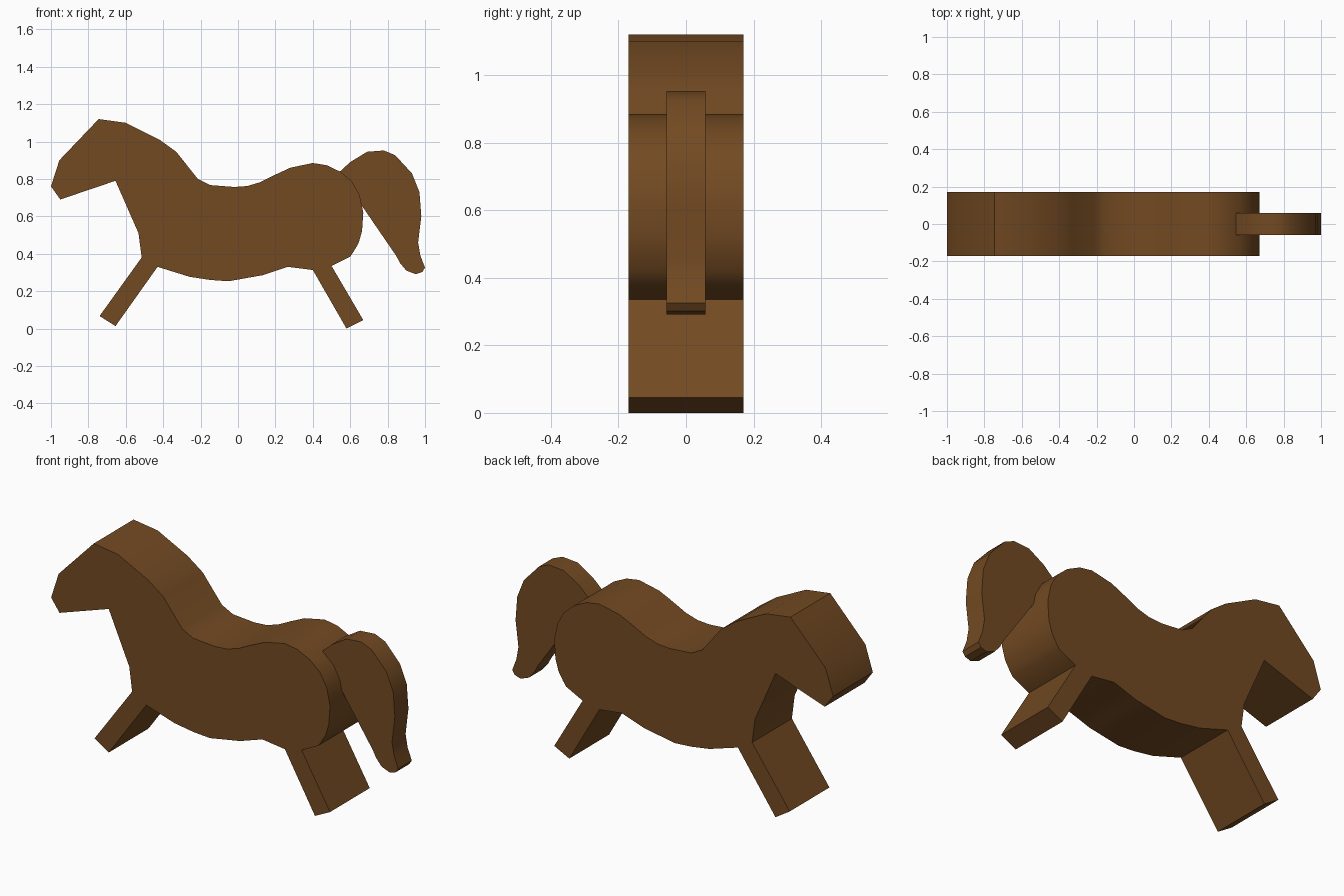
import bpy, bmesh
from math import radians

if "Cube" in bpy.data.objects:
    bpy.data.objects.remove(bpy.data.objects["Cube"])

brown = bpy.data.materials.new("brown_wood")
brown.diffuse_color = (0.17, 0.068, 0.016, 1)
brown.use_nodes = True
brown.node_tree.nodes["Principled BSDF"].inputs["Base Color"].default_value = brown.diffuse_color


def slab(name, outline, half_width):
    """Extrude an x-z outline symmetrically along y."""
    bm = bmesh.new()
    face = bm.faces.new([bm.verts.new((x, -half_width, z)) for x, z in outline])
    ext = bmesh.ops.extrude_face_region(bm, geom=[face], use_keep_orig=True)
    moved = [v for v in ext["geom"] if isinstance(v, bmesh.types.BMVert)]
    bmesh.ops.translate(bm, verts=moved, vec=(0, 2 * half_width, 0))
    bmesh.ops.recalc_face_normals(bm, faces=bm.faces)
    mesh = bpy.data.meshes.new(name)
    bm.to_mesh(mesh)
    bm.free()
    mesh.materials.append(brown)
    obj = bpy.data.objects.new(name, mesh)
    bpy.context.collection.objects.link(obj)
    bpy.ops.object.select_all(action='DESELECT')
    obj.select_set(True)
    bpy.context.view_layer.objects.active = obj
    bpy.ops.object.shade_smooth_by_angle(angle=radians(30))
    return obj


# Outline pieces, running clockwise from the muzzle
head_and_neck = [(-0.95, 0.69), (-1, 0.76), (-0.955, 0.90), (-0.745, 1.12), (-0.60, 1.10),
                 (-0.42, 1.01), (-0.33, 0.945), (-0.215, 0.80)]
back = [(-0.15, 0.767), (-0.02, 0.757), (0.05, 0.762), (0.12, 0.783), (0.20, 0.823),
        (0.28, 0.86), (0.40, 0.885), (0.475, 0.873), (0.55, 0.837)]
rump = [(0.61, 0.785), (0.65, 0.715), (0.67, 0.62), (0.663, 0.52), (0.645, 0.457),
        (0.62, 0.415), (0.60, 0.385)]
hind_leg = [(0.50, 0.335), (0.67, 0.045), (0.58, 0.0), (0.40, 0.313)]
belly = [(0.265, 0.33), (0.13, 0.285), (-0.05, 0.253), (-0.15, 0.26), (-0.26, 0.277)]
front_leg = [(-0.43, 0.33), (-0.655, 0.013), (-0.74, 0.067), (-0.515, 0.38)]
chest = [(-0.532, 0.51), (-0.655, 0.79)]

# Horse body cut from one thick board, legs included
slab("body", head_and_neck + back + rump + hind_leg + belly + front_leg + chest, 0.17)

# Thinner tail let into the rump
slab("tail", [(0.54, 0.835), (0.60, 0.89), (0.69, 0.945), (0.78, 0.952), (0.84, 0.927),
              (0.93, 0.83), (0.97, 0.73), (0.98, 0.60), (0.963, 0.46), (0.975, 0.39),
              (1.0, 0.325), (0.985, 0.302), (0.95, 0.291), (0.90, 0.31), (0.868, 0.348),
              (0.845, 0.39)], 0.058)
